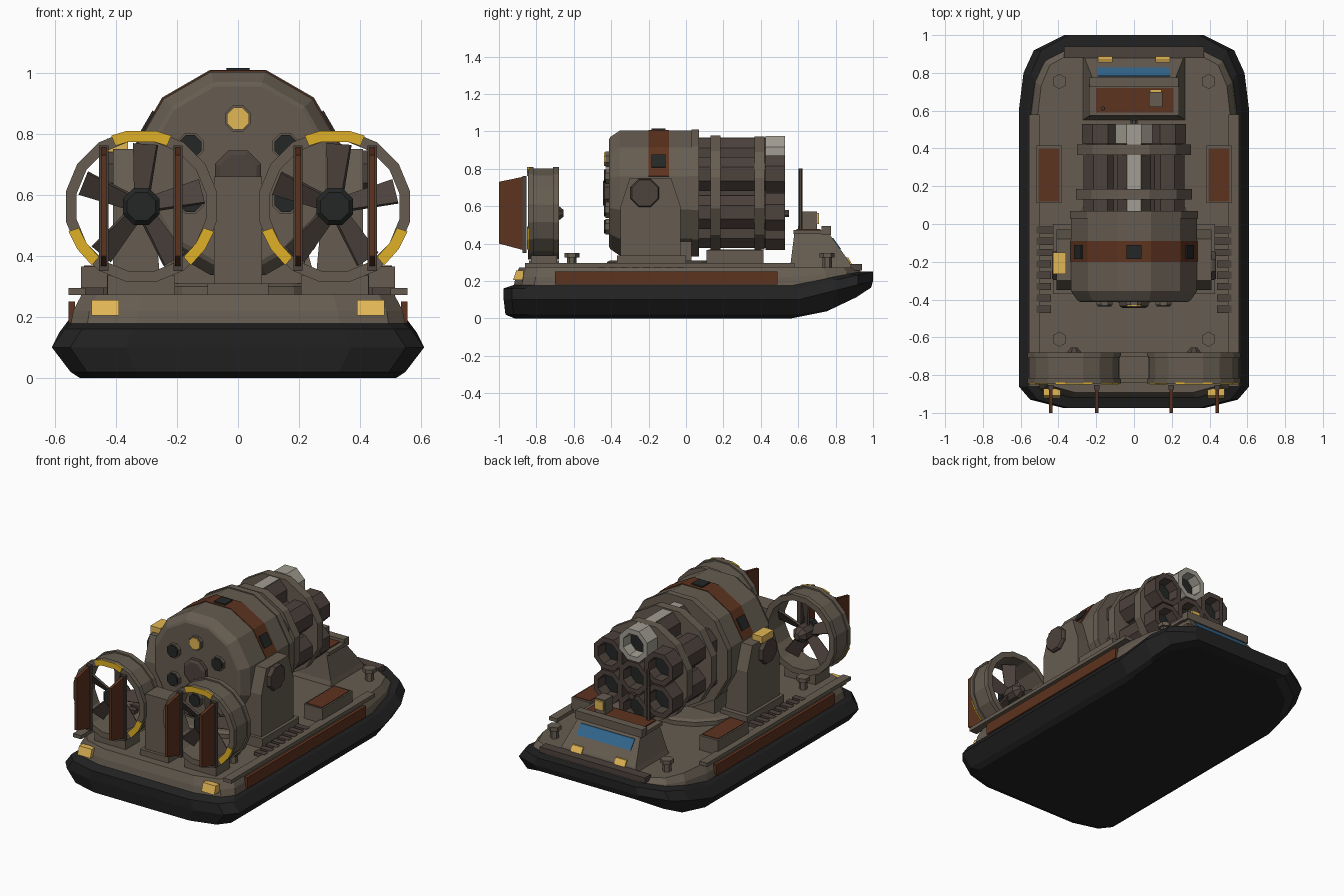
import bpy, bmesh
from math import sin, cos, pi, radians

cube = bpy.data.objects.get("Cube")
if cube:
    bpy.data.objects.remove(cube, do_unlink=True)


def material(name, rgb):
    m = bpy.data.materials.new(name)
    m.use_nodes = True
    m.diffuse_color = (*rgb, 1)
    m.node_tree.nodes["Principled BSDF"].inputs["Base Color"].default_value = (*rgb, 1)
    return m


BROWN = material("drab brown", (.132, .108, .081))
DARK = material("dark brown", (.073, .054, .045))
RUST = material("rust red", (.11, .033, .014))
RUBBER = material("black rubber", (.016, .016, .016))
BLACK = material("black metal", (.018, .02, .02))
STEEL = material("pale steel", (.36, .34, .29))
LAMP = material("lamp yellow", (.76, .47, .09))
STRIPE = material("warning yellow", (.74, .44, .02))
GLASS = material("blue glass", (.033, .135, .27))


def loft(name, rings, mat, closed=False):
    """Skin a row of equal rings; cap the ends unless closed."""
    bm = bmesh.new()
    vs = [[bm.verts.new(p) for p in ring] for ring in rings]
    n = len(vs[0])
    for a, b in zip(vs, vs[1:] + vs[:1] if closed else vs[1:]):
        for i in range(n):
            j = (i + 1) % n
            bm.faces.new((a[i], a[j], b[j], b[i]))
    if not closed:
        bm.faces.new(vs[0])
        bm.faces.new(vs[-1])
    bmesh.ops.recalc_face_normals(bm, faces=bm.faces)
    me = bpy.data.meshes.new(name)
    bm.to_mesh(me)
    bm.free()
    me.materials.append(mat)
    ob = bpy.data.objects.new(name, me)
    bpy.context.collection.objects.link(ob)
    return ob


def rect(x0, x1, y0, y1, z):
    return [(x0, y0, z), (x1, y0, z), (x1, y1, z), (x0, y1, z)]


def box(name, x, y, z, mat):
    return loft(name, [rect(*x, *y, h) for h in z], mat)


def lathe(name, profile, cx, cz, n, mat, closed=False):
    """Turn (y, radius) pairs about a lengthwise axis, flat side up."""
    return loft(name, [[(cx + r * cos((i + .5) * 2 * pi / n), y, cz + r * sin((i + .5) * 2 * pi / n))
                        for i in range(n)] for y, r in profile], mat, closed)


def arc(name, cx, cz, y0, y1, r0, r1, angles, mat):
    rings = []
    for a in angles:
        c, s = cos(radians(a)), sin(radians(a))
        rings.append([(cx + r * c, y, cz + r * s) for r, y in ((r0, y0), (r1, y0), (r1, y1), (r0, y1))])
    return loft(name, rings, mat)


def post(name, x, y, profile, n, mat):
    """Turn (z, radius) pairs about an upright axis."""
    return loft(name, [[(x + r * cos((i + .5) * 2 * pi / n), y + r * sin((i + .5) * 2 * pi / n), z)
                        for i in range(n)] for z, r in profile], mat)


# Hull: inflated skirt with a lifted bow, deck above it
half = [(.37, -.975), (.55, -.93), (.61, -.86), (.61, .6), (.585, .8), (.53, .92), (.37, 1)]
outline = half + [(-x, y) for x, y in reversed(half)]


def hull_ring(sx, sy, z, lift, power=1):
    return [(x * sx, y * sy, z + lift * max(0, (y - .6) / .4) ** power) for x, y in outline]


loft("skirt", [hull_ring(.85, .94, 0, .15, 2), hull_ring(.9, .99, .02, .145, 2), hull_ring(1, 1, .1, .1),
               hull_ring(.93, 1, .16, .09), hull_ring(.89, .94, .18, .07)], RUBBER)
loft("deck", [hull_ring(.9, .945, .17, .06), hull_ring(.885, .935, .22, .03), hull_ring(.84, .915, .273, 0)], BROWN)
box("bow_beam", (-.37, .37), (.88, .94), (.255, .29), DARK)

# Parts repeated on both sides
for s, side in ((1, "left"), (-1, "right")):
    def sx(a, b):
        return sorted((s * a, s * b))

    box(side + "_rail", sx(.5, .555), (-.86, .58), (.272, .295), BROWN)
    box(side + "_side_panel", sx(.535, .556), (-.7, .49), (.18, .25), RUST)
    loft(side + "_stern_lamp", [rect(*sx(.39, .48), -.925, -.87, .205), rect(*sx(.39, .48), -.908, -.87, .255)], LAMP)
    box(side + "_locker", sx(.385, .515), (.11, .415), (.27, .365), BROWN)
    box(side + "_locker_lid", sx(.395, .505), (.12, .4), (.36, .369), RUST)
    for i in range(8):
        y = -.45 + i * .06
        box(side + "_tread", sx(.42 if i > 4 else .44, .515), (y - .02, y + .018), (.27, .297), DARK)
    for y in (-.61, .755):
        post(side + "_bollard", s * .395, y, [(.27, .025), (.325, .025), (.325, .04), (.35, .04)], 6, BROWN)

    # Drum bracket and trunnion
    loft(side + "_bracket", [rect(*sx(.25, .41), -.35, -.03, .27), rect(*sx(.28, .41), -.35, -.03, .6),
                             rect(*sx(.29, .41), -.3, -.08, .75)], BROWN)
    box(side + "_bracket_foot", sx(.24, .43), (-.37, 0), (.27, .335), BROWN)
    loft(side + "_trunnion", [[(s * x, -.22 + r * cos((i + .5) * pi / 4), .67 + r * sin((i + .5) * pi / 4))
                               for i in range(8)] for x, r in ((.33, .082), (.425, .082), (.435, .075))], DARK)

    # Ducted fan
    cx, cz = s * .317, .562
    lathe(side + "_fan_duct", [(-.845, .216), (-.845, .252), (-.815, .252), (-.815, .243), (-.71, .243),
                               (-.71, .252), (-.68, .252), (-.68, .216)], cx, cz, 16, BROWN, True)
    for angles in ((67, 78.75, 101.25, 113), (199, 213.75, 230), (310, 326.25, 341)):
        arc(side + "_fan_stripe", cx, cz, -.85, -.84, .216, .252, angles, STRIPE)
    lathe(side + "_fan_hub", [(-.825, .05), (-.81, .065), (-.77, .065)], cx, cz, 8, BLACK)
    lathe(side + "_fan_motor", [(-.77, .05), (-.69, .05), (-.655, .02)], cx, cz, 8, DARK)
    for k in range(5):
        a = radians(14 + 72 * k)
        rings = []
        for r, w, pitch in ((.04, .03, .7), (.205, .043, .45)):
            ring = []
            for u, t in ((-w, -.006), (w, -.006), (w, .006), (-w, .006)):
                tan, dep = u * cos(pitch) - t * sin(pitch), u * sin(pitch) + t * cos(pitch)
                ring.append((cx + r * cos(a) - tan * sin(a), -.765 + dep, cz + r * sin(a) + tan * cos(a)))
            rings.append(ring)
        loft(side + "_fan_blade", rings, DARK)
    box(side + "_fan_foot", (cx - .11, cx + .11), (-.83, -.69), (.27, .335), BROWN)
    for x in (s * .197, s * .44):
        box(side + "_rudder_post", (x - .015, x + .015), (-.875, -.852), (.35, .762), DARK)
        loft(side + "_rudder", [[(x + w, y, z) for y, z in ((-1, .4), (-.87, .365), (-.87, .757), (-1, .73))]
                                for w in (-.009, .009)], RUST)

    # Bow lamp
    loft(side + "_bow_lamp", [rect(*sx(.115, .19), .84, .889, .288), rect(*sx(.115, .19), .83, .867, .325)], LAMP)

box("fan_pylon", (-.078, .078), (-.82, -.7), (.27, .66), BROWN)
box("pylon_foot", (-.1, .1), (-.84, -.68), (.27, .31), BROWN)
post("turntable", 0, -.1, [(.27, .33), (.3, .33), (.31, .31)], 16, BROWN)
box("drum_cradle", (-.22, .22), (-.32, .03), (.29, .42), BROWN)
box("bracket_light", (-.43, -.36), (-.265, -.15), (.74, .785), LAMP)

# Launcher drum
CZ = .67
lathe("drum", [(-.412, .295), (-.405, .31), (-.355, .345), (.03, .345), (.03, .352), (.07, .352),
               (.07, .3)], 0, CZ, 12, BROWN)
arc("drum_band", 0, CZ, -.2, -.09, .33, .349, range(15, 166, 30), RUST)
for a in (30, 90, 150):
    arc("band_hatch", 0, CZ, -.185, -.11, .32, .348, (a - 6.4, a + 6.4), BLACK)
lathe("drum_face_boss", [(-.445, .065), (-.435, .082), (-.4, .082)], 0, CZ, 8, DARK)
for k in range(6):
    a = radians(90 + 60 * k)
    x, z = .18 * cos(a), CZ + .18 * sin(a)
    lathe("port_rim", [(-.43, .046), (-.4, .046)], x, z, 8, BROWN)
    lathe("port", [(-.438, .039), (-.4, .039)], x, z, 8, BLACK if k else LAMP)

# Barrel cluster: six around one, the top one with a pale muzzle and spine
for k in range(7):
    a = radians(90 + 60 * k)
    d = .205 if k < 6 else 0
    x, z = d * cos(a), CZ + d * sin(a)
    lathe("barrel", [(.05, .097), (.43, .097)], x, z, 8, DARK)
    lathe("muzzle", [(.425, .095), (.425, .107), (.53, .107), (.53, .074), (.46, .068)],
          x, z, 8, DARK if k else STEEL)
    lathe("barrel_bore", [(.455, .066), (.465, .066)], x, z, 8, BLACK)
box("barrel_spine", (-.036, .036), (.07, .425), (.96, .968), STEEL)
lathe("barrel_core", [(.05, .2), (.4, .2)], 0, CZ, 12, DARK)
for y, r in ((.13, .318), (.365, .312)):
    lathe("barrel_clamp", [(y, r), (y + .055, r)], 0, CZ, 12, BROWN)
lathe("muzzle_pin", [(.45, .02), (.55, .02)], 0, CZ - .11, 8, DARK)

# Cabin
loft("cabin", [rect(-.27, .27, .55, .885, .27), rect(-.26, .26, .56, .875, .3), rect(-.215, .215, .58, .76, .46)], BROWN)
box("cabin_roof", (-.237, .237), (.575, .74), (.45, .472), BROWN)
box("roof_panel", (-.2, .21), (.59, .72), (.472, .479), RUST)
box("visor", (-.235, .235), (.725, .775), (.445, .495), BROWN)
loft("windshield", [rect(-.19, .19, .78, .828, .372), rect(-.19, .19, .74, .787, .43)], GLASS)
box("searchlight", (.08, .15), (.62, .7), (.479, .57), BROWN)
box("searchlight_lens", (.085, .145), (.7, .712), (.505, .562), LAMP)
post("mast", -.165, .612, [(.47, .012), (.8, .01)], 6, DARK)
